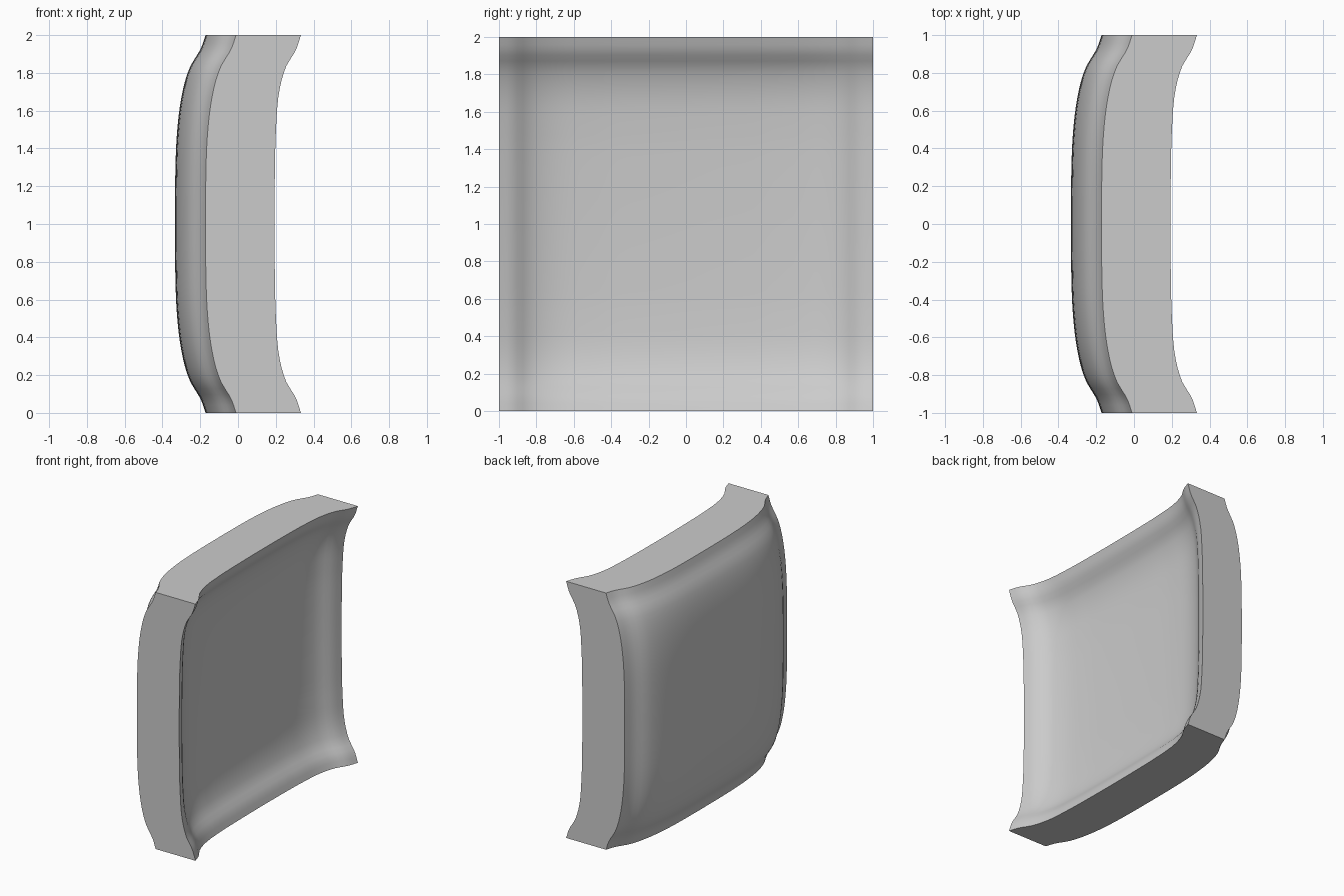
import bpy, bmesh, math
from mathutils import Matrix

if "Cube" in bpy.data.objects:
    bpy.data.objects.remove(bpy.data.objects["Cube"], do_unlink=True)

# Plain grey material
grey = bpy.data.materials.new("light_grey")
grey.use_nodes = True
colour = (0.6, 0.6, 0.6, 1)
grey.diffuse_color = colour
grey.node_tree.nodes["Principled BSDF"].inputs["Base Color"].default_value = colour

# Dish depth against distance from the border, for each side of the panel
CONVEX = [(0, 0), (.075, .027), (.17, .083), (.29, .12), (.45, .145), (.65, .158), (1, .162)]
CONCAVE = [(0, 0), (.08, .027), (.17, .08), (.31, .117), (.5, .132), (.66, .137), (1, .14)]
HOLLOW = 1.2  # extra deepening of the concave side towards its middle


def depth(profile, d):
    """Smooth curve through the profile points."""
    last = len(profile) - 1
    i = max(k for k in range(last) if profile[k][0] <= d + 1e-6)

    def slope(k):
        if k == last:
            return 0
        a, b = profile[max(k - 1, 0)], profile[k + 1]
        return (b[1] - a[1]) / (b[0] - a[0])

    (x0, y0), (x1, y1) = profile[i], profile[i + 1]
    w = x1 - x0
    t = (d - x0) / w
    h = t * t * (3 - 2 * t)
    return (y0 + (y1 - y0) * h + w * slope(i) * t * (1 - t) ** 2
            - w * slope(i + 1) * t * t * (1 - t))


# Panel: a grid extruded into a slab, both faces dished along y and z
bm = bmesh.new()
bmesh.ops.create_grid(bm, x_segments=44, y_segments=44, size=1,
                      matrix=Matrix.Rotation(math.pi / 2, 4, "Y"))
convex_verts = set(bm.verts)
bmesh.ops.extrude_face_region(bm, geom=bm.faces[:], use_keep_orig=True)
for v in bm.verts:
    # crowd the rows towards the border, where the curve is tight
    y, z = (0.4 * c + 0.6 * math.sin(c * math.pi / 2) for c in (v.co.y, v.co.z))
    profile, start, hollow = (CONVEX, -.01, 0) if v in convex_verts else (CONCAVE, .333, HOLLOW)
    a, b = (depth(profile, max(0, 1 - abs(c))) for c in (y, z))
    v.co = (start - a - b - hollow * a * b, y, z + 1)
bmesh.ops.recalc_face_normals(bm, faces=bm.faces[:])

mesh = bpy.data.meshes.new("dished_panel")
bm.to_mesh(mesh)
bm.free()
mesh.materials.append(grey)
panel = bpy.data.objects.new("dished_panel", mesh)
bpy.context.collection.objects.link(panel)
bpy.context.view_layer.objects.active = panel
panel.select_set(True)
bpy.ops.object.shade_smooth_by_angle(angle=math.radians(35))
